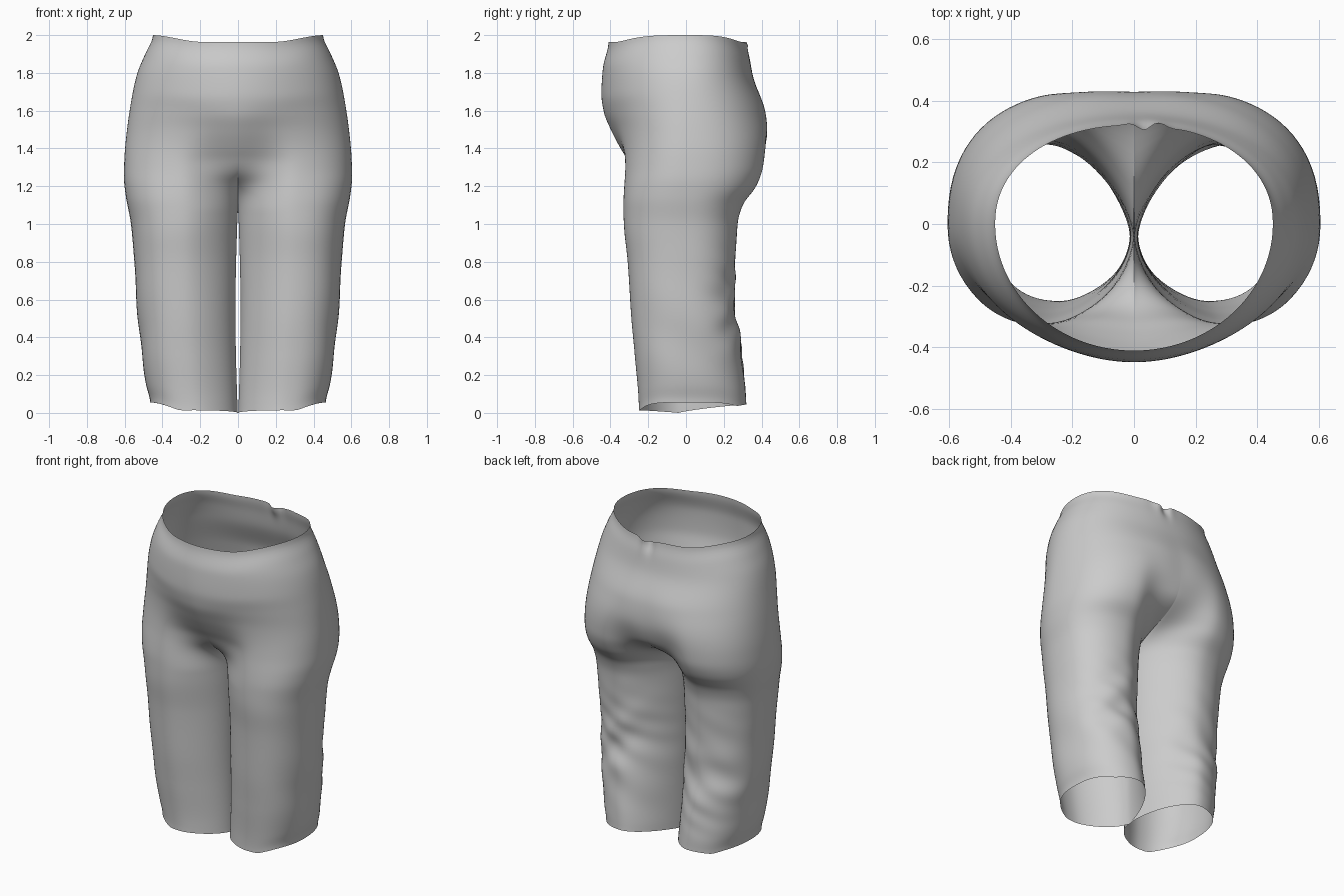
import bpy, bmesh, math

if "Cube" in bpy.data.objects:
    bpy.data.objects.remove(bpy.data.objects["Cube"])

# Profiles read by height: (z, value)
HALF_WIDTH = [(0, .465), (.1, .485), (.2, .5), (.4, .522), (.6, .537), (.8, .55), (1, .567), (1.15, .595), (1.25, .605),
              (1.35, .602), (1.5, .588), (1.7, .557), (1.8, .533), (1.9, .492), (2, .45)]
FRONT = [(0, .25), (.3, .272), (.5, .29), (.8, .305), (1, .33), (1.2, .338), (1.32, .33),
         (1.4, .36), (1.5, .402), (1.6, .435), (1.7, .448), (1.85, .44), (2, .41)]
THIGH = [(0, .25), (.3, .272), (.5, .29), (.8, .31), (1, .332), (1.2, .345), (1.35, .357),
         (1.5, .385), (1.6, .415), (1.7, .438), (1.85, .44), (2, .41)]
BACK = [(0, .32), (.2, .305), (.4, .28), (.6, .258), (.8, .262), (1, .275), (1.1, .305), (1.2, .385),
        (1.3, .43), (1.45, .45), (1.6, .427), (1.8, .356), (1.9, .338), (2, .32)]
# How far the section has split into two legs, at the seam and at the outer thigh
SPLIT = [(0, 1), (1.07, 1), (1.13, .9), (1.2, .6), (1.27, .24), (1.34, .08), (1.48, .015), (1.6, 0), (2, 0)]
SOFT = [(0, 1), (.9, 1), (1.1, .85), (1.3, .4), (1.5, .08), (1.65, 0), (2, 0)]
ROWS, COLS = 110, 72


def curve(keys, z):
    """Smooth monotone cubic through the keys."""
    z = min(max(z, keys[0][0]), keys[-1][0])
    n = len(keys)

    def slope(i):
        if i == 0 or i == n - 1:
            return 0
        d0 = (keys[i][1] - keys[i - 1][1]) / (keys[i][0] - keys[i - 1][0])
        d1 = (keys[i + 1][1] - keys[i][1]) / (keys[i + 1][0] - keys[i][0])
        return 0 if d0 * d1 <= 0 else 2 * d0 * d1 / (d0 + d1)

    for i in range(n - 1):
        (a, va), (b, vb) = keys[i], keys[i + 1]
        if z <= b:
            h = b - a
            u = (z - a) / h
            return (va * (1 + 2 * u) * (1 - u) ** 2 + slope(i) * h * u * (1 - u) ** 2
                    + vb * u * u * (3 - 2 * u) + slope(i + 1) * h * u * u * (u - 1))


def arc(f, n):
    return max(0, 1 - min(1, abs(f)) ** n) ** (1 / n)


def bump(v, centre, width):
    return math.exp(-((v - centre) / width) ** 2)


def smooth(u):
    u = min(max(u, 0), 1)
    return u * u * (3 - 2 * u)


def mix(a, b, u):
    return a + (b - a) * u


def point(z, t, side):
    """Cross-section point: t runs from the front seam, round the outside, to the back seam."""
    xo = curve(HALF_WIDTH, z)
    gap = .012 * math.sin(math.pi * min(z / 1.07, 1)) + .001 if z < 1.07 else 0
    r = (xo - gap) / 2
    c = math.cos(t)
    x = gap + r + r * c
    back = t > 0
    sign = 1 if back else -1
    ws = curve(SPLIT, z)
    out = smooth(x / .36)
    w = mix(ws, curve(SOFT, z), out)
    if back:
        depth = curve(BACK, z)
        torso = depth * arc(x / xo, 2.15 + .25 * bump(z, 1.3, .3)) * (1 - .03 * bump(x, 0, .1) * bump(z, 1.45, .2))
    else:
        depth = mix(curve(FRONT, z), curve(THIGH, z), out)
        torso = -depth * arc(x / xo, 2.0)
    inner = -.04 * (1 - c) / 2                 # inseam sits slightly forward
    # Rounded valley near the crotch, full oval lower down
    shape = arc(c, 2.25) if c > 0 else mix(1 - smooth(-c), arc(c, 1.65), ws)
    leg = inner + (sign * depth - inner * arc(c, 2)) * shape
    y = mix(torso, leg, w)
    # Slanted cloth folds behind the knees
    if z < 1.1 and back:
        fade = bump(z, .5, .28) * abs(math.sin(t))
        fold = math.sin(17 * z + side * 9 * x + 1.8 * math.sin(9 * x + 5 * z)) \
            + .7 * math.sin(37 * z - side * 21 * x + 2 * math.sin(7 * z + side))
        y += fade * fold * .008
    if z < 1.0:
        x += .004 * bump(z, .4, .3) * math.sin(14 * z + 9 * y) * max(0, c)
    # Curved hem and waist edges
    s = abs(math.sin(t))
    hem = max(.055 * smooth(c), (.045 if back else .014) * s)
    waist = -.036 * smooth(1.7 * (1 - x / .46))
    zz = z + hem * max(0, 1 - z / .5) + waist * max(0, (z - 1.5) / .5)
    # Small crumple at the back of the waistband
    if back and z > 1.75:
        k = bump(z, 2, .07) * bump(side * x, .05, .06)
        zz -= .02 * k
        y -= .016 * k * math.sin(55 * side * x)
    return side * x, y, zz


# Trousers: two open half shells welded along the centre seam and inseams
bm = bmesh.new()
for side in (1, -1):
    grid = []
    for i in range(ROWS + 1):
        z = 2 * i / ROWS
        grid.append([bm.verts.new(point(z, -math.pi + 2 * math.pi * j / COLS, side))
                     for j in range(COLS + 1)])
    for a, b in zip(grid, grid[1:]):
        for j in range(COLS):
            quad = (a[j], a[j + 1], b[j + 1], b[j])
            bm.faces.new(quad if side > 0 else quad[::-1])
    # Close each leg along its inseam
    for row in grid:
        if (row[0].co - row[-1].co).length < .012:
            row[-1].co = row[0].co
bmesh.ops.remove_doubles(bm, verts=bm.verts, dist=.0004)
for _ in range(3):
    inside = [v for v in bm.verts if not v.is_boundary]
    bmesh.ops.smooth_vert(bm, verts=inside, factor=.4, use_axis_x=True, use_axis_y=True, use_axis_z=True)
bmesh.ops.recalc_face_normals(bm, faces=bm.faces)
mesh = bpy.data.meshes.new("trousers")
bm.to_mesh(mesh)
bm.free()
for p in mesh.polygons:
    p.use_smooth = True
trousers = bpy.data.objects.new("trousers", mesh)
bpy.context.collection.objects.link(trousers)
